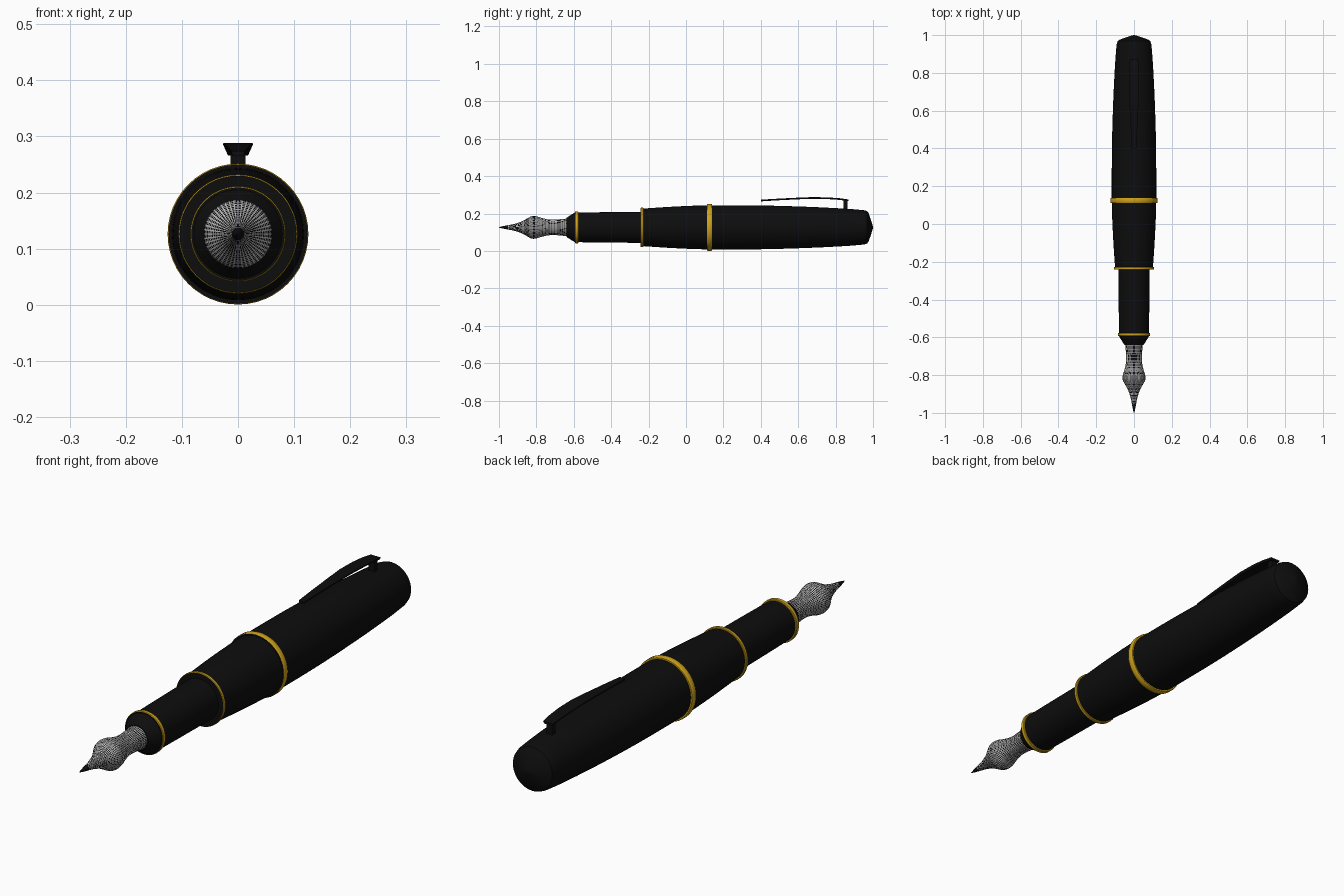
import bpy, bmesh, math
from mathutils import Vector

cube = bpy.data.objects.get("Cube")
if cube:
    bpy.data.objects.remove(cube, do_unlink=True)

AXIS_Z = 0.126
SIDES = 48


def material(name, color):
    m = bpy.data.materials.new(name)
    m.use_nodes = True
    m.diffuse_color = (*color, 1)
    m.node_tree.nodes["Principled BSDF"].inputs["Base Color"].default_value = (*color, 1)
    return m


black = material("black lacquer", (0.004, 0.004, 0.004))
gold = material("gold trim", (0.62, 0.36, 0.01))
silver = material("silver nib", (0.5, 0.5, 0.5))


def finish(bm, name, mats, angle=35):
    bmesh.ops.recalc_face_normals(bm, faces=bm.faces)
    mesh = bpy.data.meshes.new(name)
    bm.to_mesh(mesh)
    bm.free()
    for m in mats:
        mesh.materials.append(m)
    ob = bpy.data.objects.new(name, mesh)
    bpy.context.collection.objects.link(ob)
    bpy.ops.object.select_all(action='DESELECT')
    ob.select_set(True)
    bpy.context.view_layer.objects.active = ob
    bpy.ops.object.shade_smooth_by_angle(angle=math.radians(angle))
    return ob


def smooth_profile(pts, steps):
    """Catmull-Rom curve through (y, radius) points."""
    p = [Vector(q) for q in pts]
    p = [p[0]] + p + [p[-1]]
    out = []
    for a, b, c, d in zip(p, p[1:], p[2:], p[3:]):
        for i in range(steps):
            t = i / steps
            out.append(0.5 * (2 * b + (c - a) * t + (2 * a - 5 * b + 4 * c - d) * t**2
                              + (3 * b - a - 3 * c + d) * t**3))
    return out + [p[-1]]


def lathe(profile):
    """Turn a (y, radius) profile around the pen's axis and close both ends."""
    bm = bmesh.new()
    rings = []
    for y, r in profile:
        rings.append([bm.verts.new((r * math.sin(k * math.tau / SIDES), y,
                                    AXIS_Z + r * math.cos(k * math.tau / SIDES)))
                      for k in range(SIDES)])
    for a, b in zip(rings, rings[1:]):
        for k in range(SIDES):
            n = (k + 1) % SIDES
            bm.faces.new((a[k], a[n], b[n], b[k]))
    bm.faces.new(rings[0])
    bm.faces.new(rings[-1])
    return bm


# Cap, barrel, grip and its tapered collar
cap = smooth_profile([(0.12, 0.118), (0.4, 0.117), (0.65, 0.11), (0.85, 0.1), (0.95, 0.092)], 5)
cap += [(0.968, 0.087), (0.976, 0.076), (0.988, 0.042), (0.997, 0.014), (1.0, 0.002)]
finish(lathe(cap), "cap", [black])
barrel = smooth_profile([(-0.235, 0.1), (-0.1, 0.109), (0.02, 0.115), (0.12, 0.118)], 4)
finish(lathe(barrel), "barrel", [black])
finish(lathe([(-0.595, 0.079), (-0.45, 0.081), (-0.23, 0.083)]), "grip", [black])
finish(lathe([(-0.64, 0.05), (-0.632, 0.056), (-0.595, 0.079)]), "grip_collar", [black])

# Trim rings: gold outside, black on the forward faces
for name, y, r, half in (("cap_ring", 0.125, 0.1255, 0.013),
                         ("barrel_ring", -0.235, 0.106, 0.007),
                         ("grip_ring", -0.585, 0.085, 0.009)):
    bm = lathe([(y - half, r - 0.002), (y - half * 0.7, r), (y + half * 0.7, r),
                (y + half, r - 0.002)])
    bm.normal_update()
    bmesh.ops.recalc_face_normals(bm, faces=bm.faces)
    for f in bm.faces:
        f.material_index = int(f.normal.y < -0.8)
    finish(bm, name, [gold, black])

# Nib: engraved silver lattice with dark cells
nib_shape = [(-0.955, 0.011), (-0.92, 0.018), (-0.88, 0.031), (-0.85, 0.047), (-0.825, 0.06),
             (-0.8, 0.059), (-0.77, 0.05), (-0.73, 0.042), (-0.69, 0.042), (-0.635, 0.047)]
bm = lathe(smooth_profile(nib_shape, 5))
for f in [f for f in bm.faces if len(f.verts) == 4]:
    size = min(e.calc_length() for e in f.edges)
    bmesh.ops.inset_individual(bm, faces=[f], thickness=size * 0.2, use_even_offset=True)
    f.material_index = 1
finish(bm, "nib", [silver, black])
finish(lathe([(-1.0, 0.001), (-0.985, 0.005), (-0.955, 0.0112)]), "nib_tip", [black])

# Pocket clip: a bowed, tapering strip
bm = bmesh.new()
strip = [(0.4, 0.012, 0.274), (0.5, 0.017, 0.28), (0.6, 0.022, 0.285), (0.68, 0.026, 0.288),
         (0.76, 0.027, 0.286), (0.82, 0.025, 0.282), (0.87, 0.022, 0.275)]
sections = [[bm.verts.new(v) for v in ((-w, y, z), (w, y, z), (w * 0.8, y, z - 0.009),
                                       (-w * 0.8, y, z - 0.009))] for y, w, z in strip]
for a, b in zip(sections, sections[1:]):
    for k in range(4):
        n = (k + 1) % 4
        bm.faces.new((a[k], a[n], b[n], b[k]))
bm.faces.new(sections[0])
bm.faces.new(sections[-1])
finish(bm, "clip", [black])

# Post joining the clip to the cap
bm = bmesh.new()
bmesh.ops.create_cube(bm, size=1)
for v in bm.verts:
    v.co = (v.co.x * 0.026, 0.852 + v.co.y * 0.022, 0.247 + v.co.z * 0.058)
finish(bm, "clip_post", [black])
